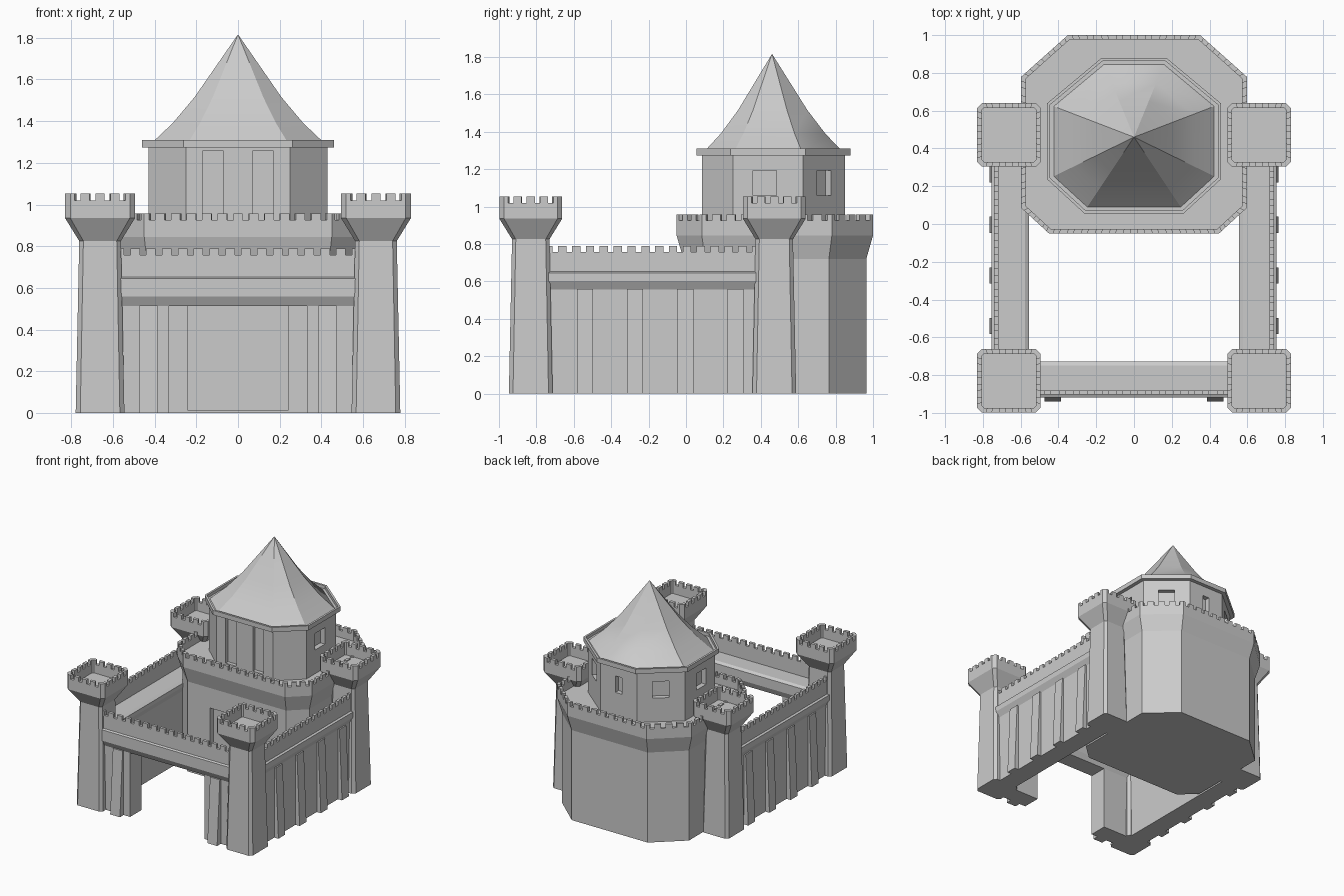
import bpy, bmesh, math
from mathutils import Vector

if "Cube" in bpy.data.objects:
    bpy.data.objects.remove(bpy.data.objects["Cube"])


def make(name, verts, faces):
    me = bpy.data.meshes.new(name)
    me.from_pydata([tuple(v) for v in verts], [], faces)
    bm = bmesh.new()
    bm.from_mesh(me)
    bmesh.ops.recalc_face_normals(bm, faces=bm.faces)
    bm.to_mesh(me)
    bm.free()
    ob = bpy.data.objects.new(name, me)
    bpy.context.collection.objects.link(ob)
    return ob


def loft(name, rings):
    """Closed solid through a stack of equal-sized 3D rings."""
    n = len(rings[0])
    verts = [v for r in rings for v in r]
    faces = [tuple(range(n)), tuple(range(len(verts) - n, len(verts)))]
    for k in range(len(rings) - 1):
        for i in range(n):
            j = (i + 1) % n
            faces.append((k*n + i, k*n + j, (k+1)*n + j, (k+1)*n + i))
    return make(name, verts, faces)


def at(poly, z):
    return [(p[0], p[1], z) for p in poly]


def offset(poly, d):
    """Move every edge of a counter-clockwise polygon outward by d."""
    out, n = [], len(poly)
    for i in range(n):
        p0, p, p1 = (Vector(poly[k % n]) for k in (i - 1, i, i + 1))
        e0, e1 = (p - p0).normalized(), (p1 - p).normalized()
        n0, n1 = Vector((e0.y, -e0.x)), Vector((e1.y, -e1.x))
        out.append(p + (n0 + n1) * d / (1 + n0.dot(n1)))
    return out


def box_poly(cx, cy, h, c):
    k = h - c
    pts = [(k, -h), (h, -k), (h, k), (k, h), (-k, h), (-h, k), (-h, -k), (-k, -h)]
    return [(cx + x, cy + y) for x, y in pts]


def mirror_poly(half):
    """Right-hand half outline, front to back, completed on the left."""
    return half + [(-x, y) for x, y in reversed(half)]


def merlons(name, edges, z0, z1, pitch=0.075):
    """Battlement teeth along edges given as (outer a, outer b, inner a, inner b)."""
    V, F = [], []
    for edge in edges:
        A, B, a, b = (Vector(p) for p in edge)
        L = (B - A).length
        n = round(L / pitch) if L > 0.06 else 0
        cuts = [0.0]
        for i in range(n):
            cuts += [(i + 0.3) / n, (i + 0.7) / n]
        cuts.append(1.0)
        for s, t in zip(cuts[::2], cuts[1::2]):
            q = [A.lerp(B, s), A.lerp(B, t), a.lerp(b, t), a.lerp(b, s)]
            o = len(V)
            V += at(q, z0) + at(q, z1)
            F.append((o + 4, o + 5, o + 6, o + 7))
            F.append((o + 3, o + 2, o + 1, o))
            F += [(o + i, o + (i+1) % 4, o + 4 + (i+1) % 4, o + 4 + i) for i in range(4)]
    return make(name, V, F)


def ring_edges(outer, inner):
    n = len(outer)
    return [(outer[i], outer[(i+1) % n], inner[i], inner[(i+1) % n]) for i in range(n)]


def block(name, x0, x1, y0, y1, z0, z1):
    q = [(x0, y0), (x1, y0), (x1, y1), (x0, y1)]
    return loft(name, [at(q, z0), at(q, z1)])


def carve(ob, cutters):
    for c in cutters:
        m = ob.modifiers.new("cut", 'BOOLEAN')
        m.operation, m.solver, m.object = 'DIFFERENCE', 'EXACT', c
        bpy.context.view_layer.objects.active = ob
        bpy.ops.object.modifier_apply(modifier=m.name)
        bpy.data.objects.remove(c)


# Corner towers: tapered shaft, flared head, sunken floor
for sx, side in ((-1, "left"), (1, "right")):
    for cy, end in ((-0.83, "front"), (0.472, "back")):
        cx = 0.662 * sx
        head = box_poly(cx, cy, 0.168, 0.025)
        inner = offset(head, -0.025)
        name = f"{end}_{side}_tower"
        loft(name, [at(box_poly(cx, cy, 0.117, 0.022), 0), at(box_poly(cx, cy, 0.1, 0.02), 0.825),
                    at(head, 0.935), at(head, 1.02), at(inner, 1.02), at(inner, 0.95)])
        merlons(name + "_merlons", ring_edges(head, inner), 1.02, 1.053)


# Curtain walls: moulded profile swept along a straight run
def wall(name, o, i, zm, s0, s1, place):
    prof = [(o - .025, zm), (o, zm + .046), (o, .645), (o - .015, .652), (o - .015, .757),
            (o - .037, .757), (o - .037, .645), (i + .022, .645), (i, .632), (i, zm + .046),
            (i + .02, zm)]
    loft(name, [[(*place(u, s), z) for u, z in prof] for s in (s0, s1)])
    P = [place(u, s) for u in (o - .015, o - .037) for s in (s0, s1)]
    merlons(name + "_merlons", [P], 0.757, 0.79)


def pilaster(name, base, top, s, zt, place, w=0.043):
    def ring(u1, z):
        return [(*place(u, t), z) for u, t in ((base, s - w), (u1, s - w), (u1, s + w), (base, s + w))]
    loft(name, [ring(top, 0), ring(base + 0.018, zt)])


for sx, side in ((-1, "left"), (1, "right")):
    def across(u, s, sx=sx):
        return (sx * u, s)
    wall(f"{side}_wall", 0.755, 0.555, 0.556, -0.735, 0.375, across)
    xs = sorted((sx * 0.575, sx * 0.73))
    block(f"{side}_wall_base", *xs, -0.735, 0.375, 0, 0.556)
    for k in range(4):
        pilaster(f"{side}_wall_pilaster", 0.725, 0.766, -0.54 + 0.268 * k, 0.56, across)


def along(u, s):
    return (s, -u)


# Front wall with the open gateway
wall("front_wall", 0.918, 0.727, 0.512, -0.57, 0.57, along)
for sx in (-1, 1):
    xs = sorted((sx * 0.33, sx * 0.57))
    block("gate_wall_base", *xs, -0.893, -0.747, 0, 0.512)
    pilaster("gate_pilaster", 0.888, 0.94, sx * 0.43, 0.516, along)

# Keep: eight-sided body, flared parapet, roof terrace
top = mirror_poly([(0.45, -0.05), (0.597, 0.085), (0.597, 0.78), (0.35, 1.0)])
body, inner = offset(top, -0.036), offset(top, -0.024)
keep = loft("keep", [at(body, 0), at(body, 0.72), at(top, 0.845), at(top, 0.925),
                     at(inner, 0.925), at(inner, 0.87)])
carve(keep, [block("door_cutter", -0.24, 0.24, -0.1, 0.03, 0.012, 0.56)])
merlons("keep_merlons", ring_edges(top, inner), 0.925, 0.957)

# Upper tower with niches and windows
drum = mirror_poly([(0.25, 0.085), (0.43, 0.25), (0.43, 0.625), (0.16, 0.85)])
tower = loft("upper_tower", [at(drum, 0.86), at(drum, 1.28)])
cutters = [block("niche_cutter", s * 0.12 - 0.048, s * 0.12 + 0.048, 0.0, 0.115, 0.9, 1.26)
           for s in (-1, 1)]


def window(cx, cy, ang, w):
    ob = block("window_cutter", -0.04, 0.04, -w / 2, w / 2, 1.06, 1.192)
    ob.location = (cx, cy, 0)
    ob.rotation_euler.z = ang
    return ob


ca = math.atan2(0.27, 0.225)
for s in (-1, 1):
    cutters.append(window(s * 0.43, 0.422, 0, 0.125))
    cutters.append(window(s * 0.295, 0.7375, s * ca if s > 0 else math.pi - ca, 0.12))
cutters.append(window(0, 0.85, math.pi / 2, 0.06))
bpy.context.view_layer.update()
carve(tower, cutters)

# Eaves rim and concave roof
rim, lip = offset(drum, 0.03), offset(drum, 0.014)
loft("eaves", [at(rim, 1.273), at(rim, 1.31), at(lip, 1.31), at(lip, 1.285)])


def scaled(f, z):
    return at([(x * f, 0.46 + (y - 0.46) * f) for x, y in drum], z)


roof = loft("roof", [scaled(1, 1.28), scaled(0.73, 1.39), scaled(0.485, 1.515), scaled(0.002, 1.815)])
bpy.ops.object.select_all(action='DESELECT')
roof.select_set(True)
bpy.context.view_layer.objects.active = roof
bpy.ops.object.shade_smooth_by_angle(angle=math.radians(30))
